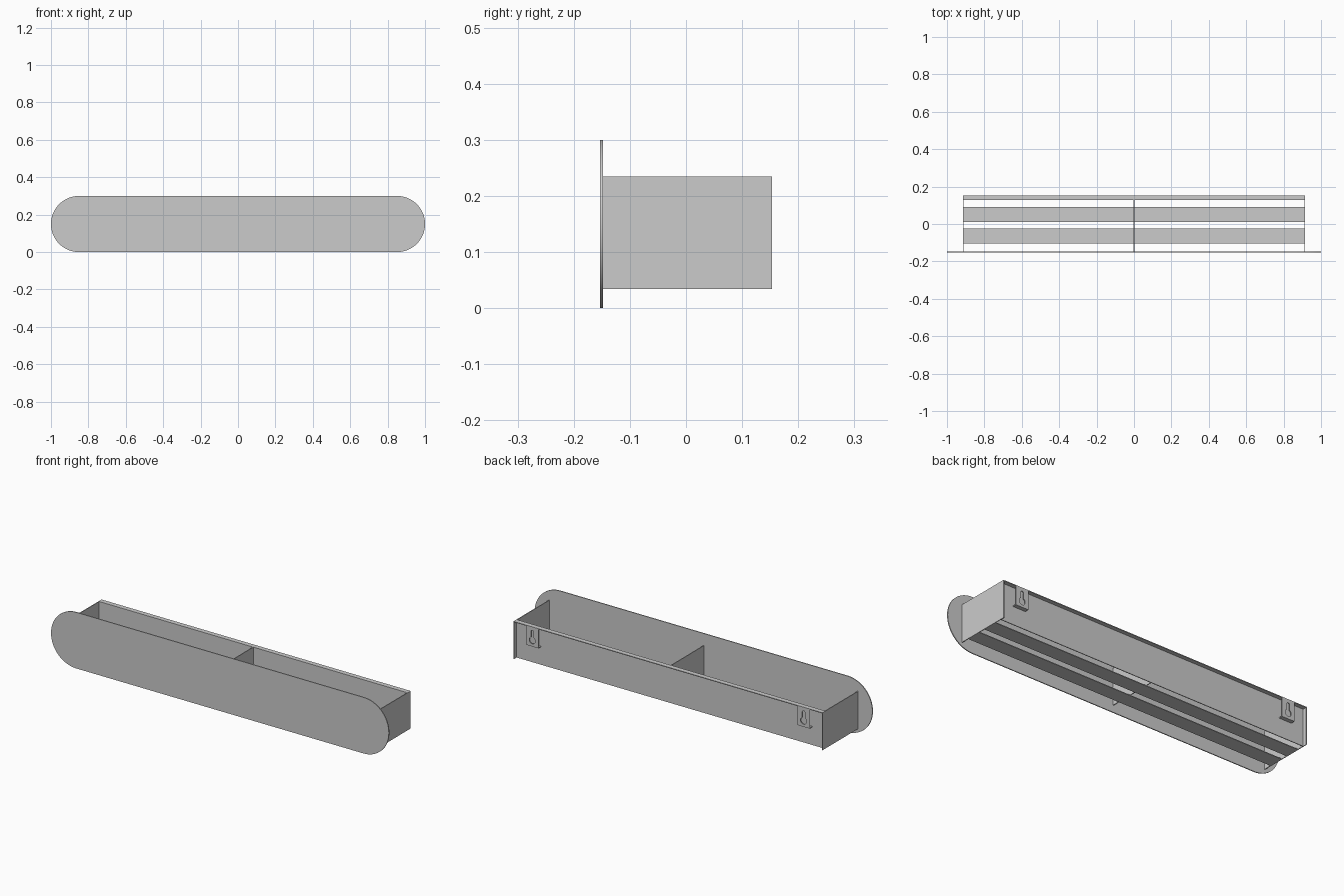
import bpy
from math import pi, cos, sin, asin

if "Cube" in bpy.data.objects:
    bpy.data.objects.remove(bpy.data.objects["Cube"])

T = 0.004                        # sheet thickness
X, Z0, Z1 = 0.915, 0.034, 0.235  # tray half length, bottom and top
YF, YW, YB = -0.148, 0.131, 0.153  # front plate back, rear wall, rear edge


def box(name, x0, x1, y0, y1, z0, z1):
    bpy.ops.mesh.primitive_cube_add(size=1, location=((x0 + x1) / 2, (y0 + y1) / 2, (z0 + z1) / 2))
    ob = bpy.context.object
    ob.name = name
    ob.scale = (x1 - x0, y1 - y0, z1 - z0)
    bpy.ops.object.transform_apply(location=False, rotation=False, scale=True)
    return ob


def arc(cx, cz, r, a0, a1, n):
    return [(cx + r * cos(a0 + (a1 - a0) * i / n), cz + r * sin(a0 + (a1 - a0) * i / n))
            for i in range(n + 1)]


def sheet(name, loops, y0, y1):
    """Upright x-z sheet cut from closed outlines (inner loops become holes)."""
    cu = bpy.data.curves.new(name, 'CURVE')
    cu.dimensions, cu.fill_mode, cu.extrude = '2D', 'BOTH', (y1 - y0) / 2
    for pts in loops:
        sp = cu.splines.new('POLY')
        sp.points.add(len(pts) - 1)
        for p, (x, z) in zip(sp.points, pts):
            p.co = (x, z, 0, 1)
        sp.use_cyclic_u = True
    ob = bpy.data.objects.new(name, cu)
    bpy.context.collection.objects.link(ob)
    ob.location.y = (y0 + y1) / 2
    ob.rotation_euler.x = pi / 2
    bpy.ops.object.select_all(action='DESELECT')
    ob.select_set(True)
    bpy.context.view_layer.objects.active = ob
    bpy.ops.object.convert(target='MESH')
    ob = bpy.context.object
    bpy.ops.object.shade_smooth_by_angle()
    return ob


# Pill-shaped front plate
sheet("front_plate", [arc(0.85, 0.15, 0.15, -pi / 2, pi / 2, 32)
                      + arc(-0.85, 0.15, 0.15, pi / 2, 3 * pi / 2, 32)], YF - 0.005, YF)

# Rear wall with a flange folded backwards along the top
box("rear_wall", -X + T, X - T, YW - T, YW, Z0, Z1)
box("rear_top_flange", -X + T, X - T, YW, YB, Z1 - T, Z1)

# Middle divider, resting on the slats
box("divider", -T / 2, T / 2, YF, YW - T, Z0 + T, Z1)

# Floor slats
for i, y in enumerate((-0.105, 0.011)):
    box(f"floor_slat_{i + 1}", -X + T, X - T, y, y + 0.08, Z0, Z0 + T)

# End panels and keyhole hangers on both sides
for s, side in ((-1, "left"), (1, "right")):
    xa, xb = sorted((s * X, s * (X - T)))
    box(f"end_panel_{side}", xa, xb, YF, YB, Z0, Z1)

    cx, w, zb = s * 0.803, 0.037, 0.13
    outline = [(cx - w, zb), (cx + w, zb), (cx + w, Z1 - T), (cx - w, Z1 - T)]
    r, n = 0.018, 0.008          # keyhole and neck radii
    a = asin(n / r)
    keyhole = arc(cx, 0.162, r, pi / 2 + a, 5 * pi / 2 - a, 24) + arc(cx, 0.208, n, 0, pi, 12)
    sheet(f"hanger_plate_{side}", [outline, keyhole], YB - T, YB)
    box(f"hanger_shelf_{side}", cx - w, cx + w, YW, YB - T, zb, zb + T)
